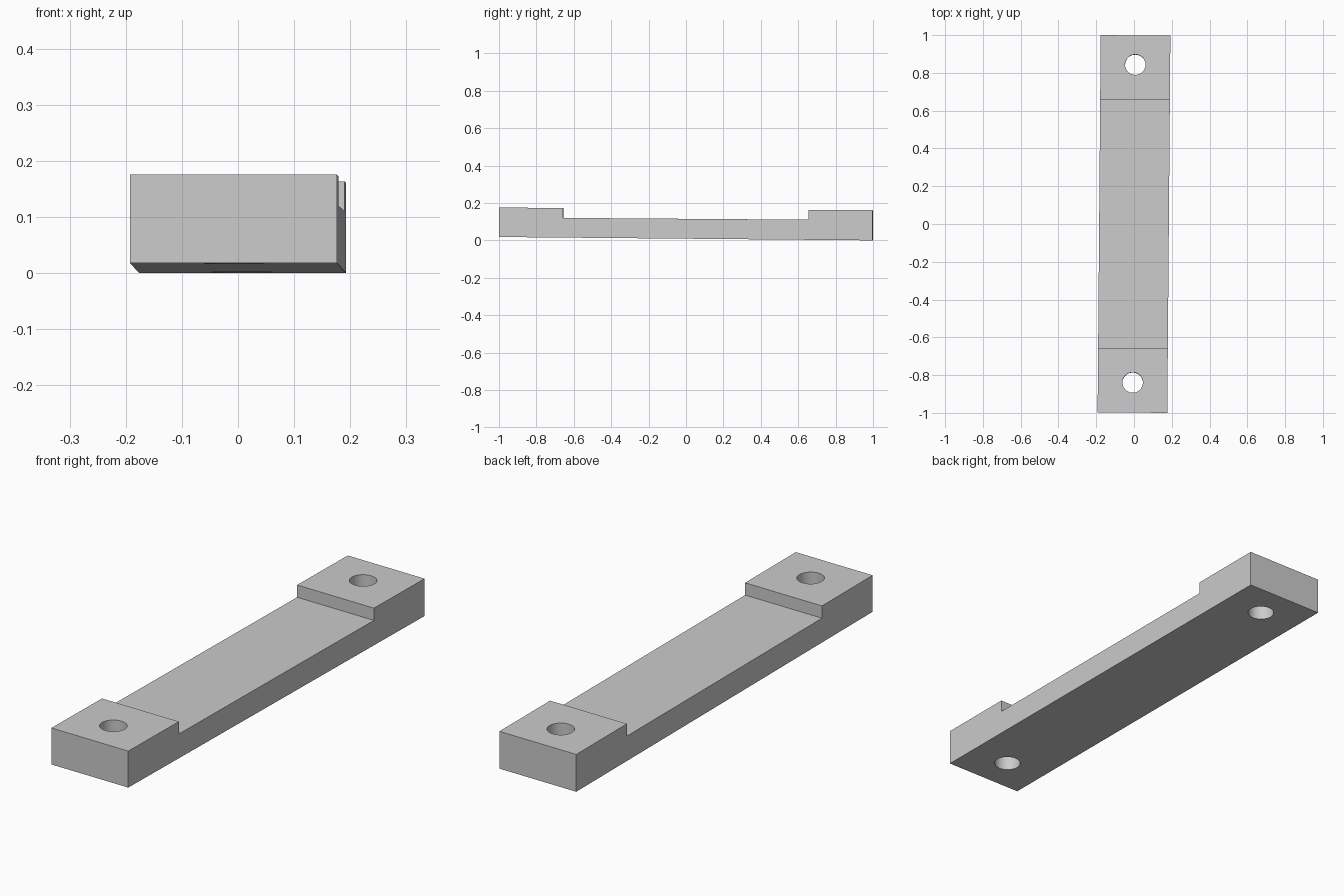
import bpy, bmesh, math
from mathutils import Matrix

cube = bpy.data.objects.get("Cube")
if cube:
    bpy.data.objects.remove(cube, do_unlink=True)

grey = bpy.data.materials.new("plain grey")
grey.use_nodes = True
colour = (0.6, 0.6, 0.6, 1)
grey.diffuse_color = colour
grey.node_tree.nodes["Principled BSDF"].inputs["Base Color"].default_value = colour

WIDTH, HALF, STEP = 0.369, 0.9985, 0.657
YAW = -0.0082


def make_object(name, bm):
    bmesh.ops.recalc_face_normals(bm, faces=bm.faces)
    mesh = bpy.data.meshes.new(name)
    bm.to_mesh(mesh)
    bm.free()
    mesh.materials.append(grey)
    obj = bpy.data.objects.new(name, mesh)
    bpy.context.collection.objects.link(obj)
    obj.rotation_euler.z = YAW
    return obj


# Side profile with raised end pads, extruded across the width
profile = [(-HALF, 0.018), (HALF, 0), (HALF, 0.161), (STEP, 0.1635),
           (STEP, 0.1105), (-STEP, 0.12), (-STEP, 0.173), (-HALF, 0.1755)]
bm = bmesh.new()
side = bm.faces.new([bm.verts.new((-WIDTH / 2, y, z)) for y, z in profile])
ext = bmesh.ops.extrude_face_region(bm, geom=[side])
verts = [v for v in ext["geom"] if isinstance(v, bmesh.types.BMVert)]
bmesh.ops.translate(bm, verts=verts, vec=(WIDTH, 0, 0))
bar = make_object("mounting_bar", bm)

# Screw hole cutters through both pads
bm = bmesh.new()
for y in (-0.84, 0.843):
    bmesh.ops.create_cone(bm, cap_ends=True, segments=48, radius1=0.054,
                          radius2=0.054, depth=0.6,
                          matrix=Matrix.Translation((0, y, 0.1))
                          @ Matrix.Rotation(YAW, 4, 'X'))
cutter = make_object("hole_cutter", bm)
cutter.hide_render = True

# Cut the holes, then drop the cutter
cut = bar.modifiers.new("screw holes", 'BOOLEAN')
cut.operation = 'DIFFERENCE'
cut.solver = 'EXACT'
cut.object = cutter
bpy.context.view_layer.objects.active = bar
bpy.ops.object.select_all(action='DESELECT')
bar.select_set(True)
bpy.ops.object.modifier_apply(modifier=cut.name)
bpy.data.objects.remove(cutter, do_unlink=True)
bpy.ops.object.shade_smooth_by_angle(angle=math.radians(30))
